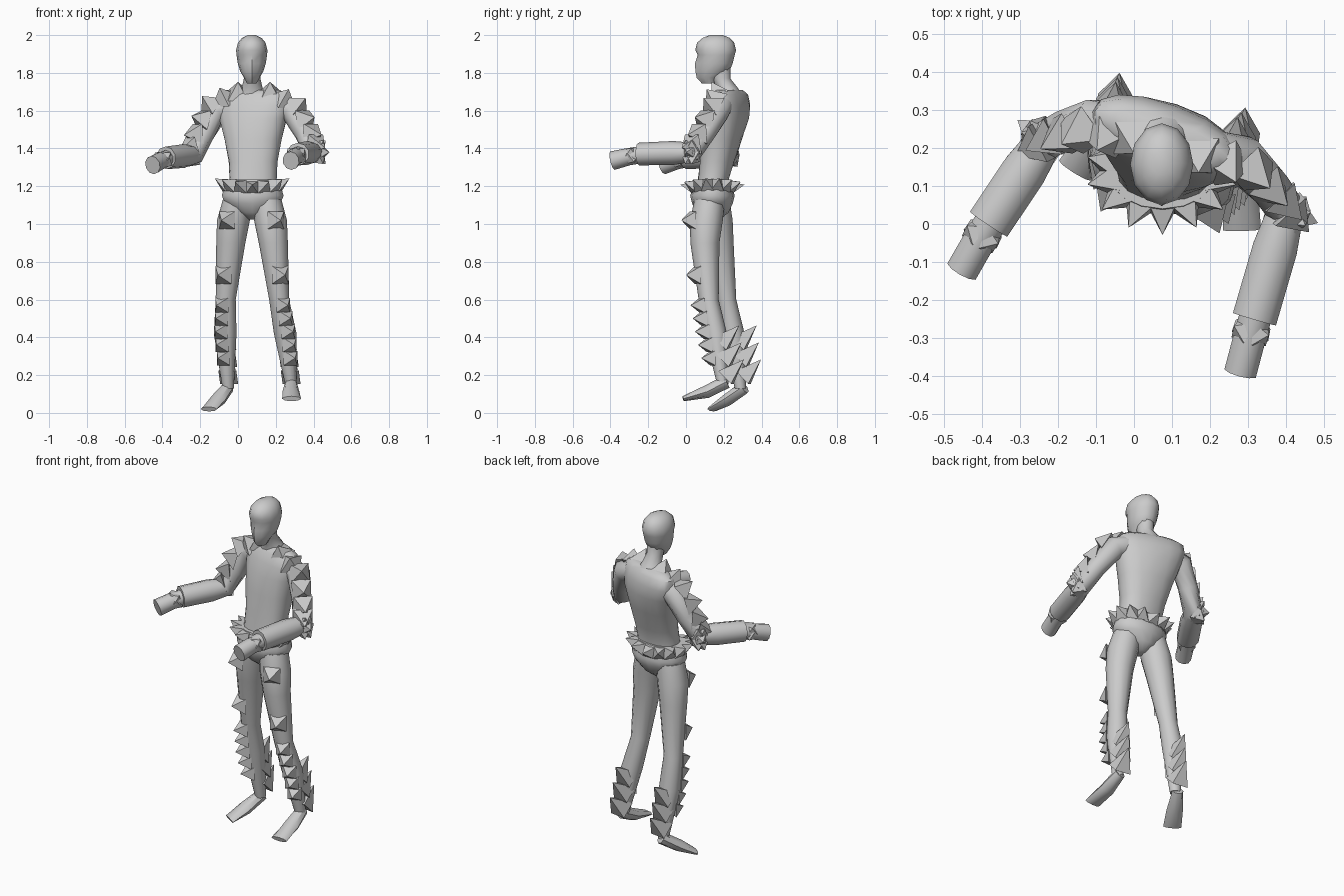
import bpy, bmesh, math
from mathutils import Vector, Matrix

if "Cube" in bpy.data.objects:
    bpy.data.objects.remove(bpy.data.objects["Cube"])

grey = bpy.data.materials.new("plain grey")
grey.use_nodes = True
grey.diffuse_color = (.6, .6, .6, 1)
grey.node_tree.nodes["Principled BSDF"].inputs["Base Color"].default_value = grey.diffuse_color

UP = Vector((0, 0, 1))


def finish(name, bm, smooth=True):
    bmesh.ops.recalc_face_normals(bm, faces=bm.faces[:])
    mesh = bpy.data.meshes.new(name)
    bm.to_mesh(mesh)
    bm.free()
    mesh.materials.append(grey)
    obj = bpy.data.objects.new(name, mesh)
    bpy.context.collection.objects.link(obj)
    if smooth:
        bpy.ops.object.select_all(action='DESELECT')
        bpy.context.view_layer.objects.active = obj
        obj.select_set(True)
        bpy.ops.object.shade_smooth_by_angle(angle=math.radians(45))


def bridge(bm, loops):
    for lower, upper in zip(loops, loops[1:]):
        for i in range(len(lower)):
            j = (i + 1) % len(lower)
            bm.faces.new((lower[i], lower[j], upper[j], upper[i]))
    bm.faces.new(loops[0])
    bm.faces.new(loops[-1])


def circle(sides):
    for i in range(sides):
        angle = math.tau * i / sides - math.pi / 2
        yield math.cos(angle), math.sin(angle)


def stack(name, rings, sides=12, power=1, twist=0, nose=0):
    """Level rings (x, y, z, half width, half depth); twist grows from waist to chest."""
    bm = bmesh.new()
    loops = []
    for x, y, z, width, depth in rings:
        yaw = math.radians(twist) * min(max((z - 1.2) / .4, 0), 1)
        turn = Matrix.Rotation(yaw, 3, 'Z')
        loop = []
        for c, s in circle(sides):
            p = Vector((width * math.copysign(abs(c) ** power, c), depth * math.copysign(abs(s) ** power, s), 0))
            if s == -1 and z < 1.87:
                p.y -= nose
            loop.append(bm.verts.new(turn @ p + Vector((x, y, z))))
        loops.append(loop)
    bridge(bm, loops)
    finish(name, bm)


def tube(name, points, widths, heights, sides=10):
    """Rings set square to a bent path."""
    bm = bmesh.new()
    loops = []
    last = len(points) - 1
    for k, (p, width, height) in enumerate(zip(points, widths, heights)):
        along = (points[min(k + 1, last)] - points[max(k - 1, 0)]).normalized()
        side = along.cross(UP).normalized()
        top = side.cross(along)
        loops.append([bm.verts.new(p + side * width * c + top * height * s) for c, s in circle(sides)])
    bridge(bm, loops)
    finish(name, bm)


def spikes(name, items):
    """Four-sided pyramids: base centre, direction, half diagonal, height."""
    bm = bmesh.new()
    roll = Matrix.Rotation(math.pi / 4, 4, 'Z')
    for base, direction, radius, height in items:
        d = direction.normalized()
        place = Matrix.Translation(base + d * (height / 2 - .01))
        turn = d.to_track_quat('Z', 'Y').to_matrix().to_4x4()
        bmesh.ops.create_cone(bm, cap_ends=True, segments=4, radius1=radius, radius2=0,
                              depth=height, matrix=place @ turn @ roll)
    bmesh.ops.remove_doubles(bm, verts=bm.verts[:], dist=.0001)
    finish(name, bm, False)


def vectors(*points):
    return [Vector(p) for p in points]


def centred(x, *rings):
    return [(x, *ring) for ring in rings]


# Head with brow, nose ridge and narrow chin
stack("head", centred(
    .073, (.125, 1.745, .026, .03), (.12, 1.775, .042, .052), (.146, 1.81, .062, .084),
    (.153, 1.85, .074, .094), (.16, 1.895, .081, .098), (.157, 1.92, .083, .108),
    (.157, 1.96, .073, .098), (.16, 1.985, .052, .072), (.16, 2, .022, .035)), nose=.012)
stack("neck", centred(.075, (.235, 1.66, .09, .07), (.22, 1.72, .055, .055),
                      (.185, 1.77, .044, .05), (.175, 1.85, .05, .06)))

# Torso turned to one side, broad at the shoulders
stack("torso", centred(
    .08, (.14, 1.14, .14, .09), (.145, 1.24, .125, .082), (.165, 1.33, .13, .09),
    (.19, 1.45, .155, .1), (.215, 1.56, .185, .105), (.225, 1.63, .205, .09),
    (.23, 1.685, .195, .07), (.23, 1.71, .15, .045)), 16, .85, twist=-20)

# Hip piece and the belt
stack("hip_brief", centred(
    .078, (.14, 1.19, .155, .105), (.14, 1.15, .168, .118), (.14, 1.11, .15, .108),
    (.14, 1.06, .085, .085), (.14, 1.025, .025, .04)), 14)
stack("belt", centred(.075, (.14, 1.17, .158, .115), (.14, 1.235, .145, .1)), 16)
spikes("belt_spikes", [(Vector((.075 + .145 * c, .14 + .105 * s, 1.195 + .015 * abs(c))),
                        Vector((c, s, .2 + .35 * abs(c))), .05, .075) for c, s in circle(14)])

# Legs: hip, upper thigh, thigh, knee, calf, ankle; the left one steps forward
leg_radii = (.08, .087, .077, .053, .06, .03)
legs = {
    "left": (vectors((.15, .125, 1.13), (.172, .108, 1.02), (.187, .1, .9), (.218, .12, .6),
                     (.25, .157, .42), (.28, .195, .15)), Vector((.4, -1, 0))),
    "right": (vectors((0, .15, 1.13), (-.024, .16, 1.02), (-.038, .175, .9), (-.065, .213, .6),
                      (-.068, .25, .42), (-.052, .288, .13)), Vector((-.5, -1, 0)))}
feet = {"left": vectors((.28, .215, .165), (.28, .11, .112), (.284, -.015, .075)),
        "right": vectors((-.052, .31, .135), (-.105, .22, .07), (-.155, .14, .02))}


def leg_at(points, z):
    """Centre and radius of a leg at a height."""
    for a, b, ra, rb in zip(points, points[1:], leg_radii, leg_radii[1:]):
        if a.z >= z >= b.z:
            t = (a.z - z) / (a.z - b.z)
            return a.lerp(b, t), ra + (rb - ra) * t


for side, (points, lean) in legs.items():
    stack(side + "_leg", [(*p, r, r) for p, r in zip(points, leg_radii)])
    tube(side + "_foot", feet[side], (.03, .045, .05), (.035, .034, .014), 8)
    # Front spikes on thigh, knee and shin
    front = []
    for z, size in [(1.02, .066), (.73, .066)] + [(.57 - .07 * k, .055) for k in range(5)]:
        p, r = leg_at(points, z)
        front.append((p + lean.normalized() * r, lean, size, .066))
    spikes(side + "_shin_spikes", front)
    # Large barbs up the calf
    back = []
    for k in range(3):
        p, r = leg_at(points, .375 - .09 * k)
        back.append((p + Vector((.005, .03, 0)), Vector((.1, .7, .7)), .068, .135))
    spikes(side + "_calf_spikes", back)

# Arms: shoulder, upper arm, lower sleeve, elbow, wrist, knuckles, elbow direction
arms = {
    "left": vectors((.17, .2, 1.645), (.285, .17, 1.6), (.355, .1, 1.48), (.4, .035, 1.38),
                    (.317, -.25, 1.37), (.28, -.39, 1.335), (.93, -.36, 0)),
    "right": vectors((0, .25, 1.645), (-.11, .265, 1.6), (-.175, .25, 1.48), (-.235, .22, 1.365),
                     (-.382, 0, 1.35), (-.452, -.122, 1.312), (-.8, .6, 0))}
for side, (shoulder, upper, lower, elbow, wrist, knuckles, out) in arms.items():
    cuff = elbow.lerp(wrist, .35)
    sleeve = (.055, .065, .055, .055, .055)
    tube(side + "_sleeve", [shoulder, upper, lower, elbow, cuff], sleeve, sleeve)
    tube(side + "_forearm_guard", [elbow, cuff, wrist], (.05, .062, .062), (.05, .063, .06))
    heel = elbow.lerp(wrist, .85)
    tube(side + "_fist", [heel, wrist.lerp(knuckles, .4), knuckles], (.045,) * 3, (.045, .046, .05))

    # Row of spikes over the shoulder and down the outside of the arm
    core = shoulder + Vector((0, .09, -.15))
    row = []
    for a, b in ((shoulder, upper), (upper, lower), (lower, elbow)):
        for t in (0, .5):
            p = a.lerp(b, t)
            d = (p - core).normalized()
            row.append((p + d * .05, d, .075, .085))
    spikes(side + "_shoulder_spikes", row)

    # Elbow cluster fans out around the bend
    across = out.cross(UP)
    fan = [out] + [out + across * a * .3 + UP * b for a in (-1, 1) for b in (-1, 1)]
    spikes(side + "_elbow_spikes", [(elbow + d.normalized() * .04, d, .058, .06) for d in fan])

    # Small ring of spikes at the wrist
    along = (knuckles - wrist).normalized()
    level = along.cross(UP).normalized()
    rise = level.cross(along)
    ring = [level * a + rise * b for a in (-.8, .8) for b in (-.6, .6)]
    spikes(side + "_wrist_spikes", [(wrist + along * .03 + d * .038, d - along * .3, .042, .032) for d in ring])
